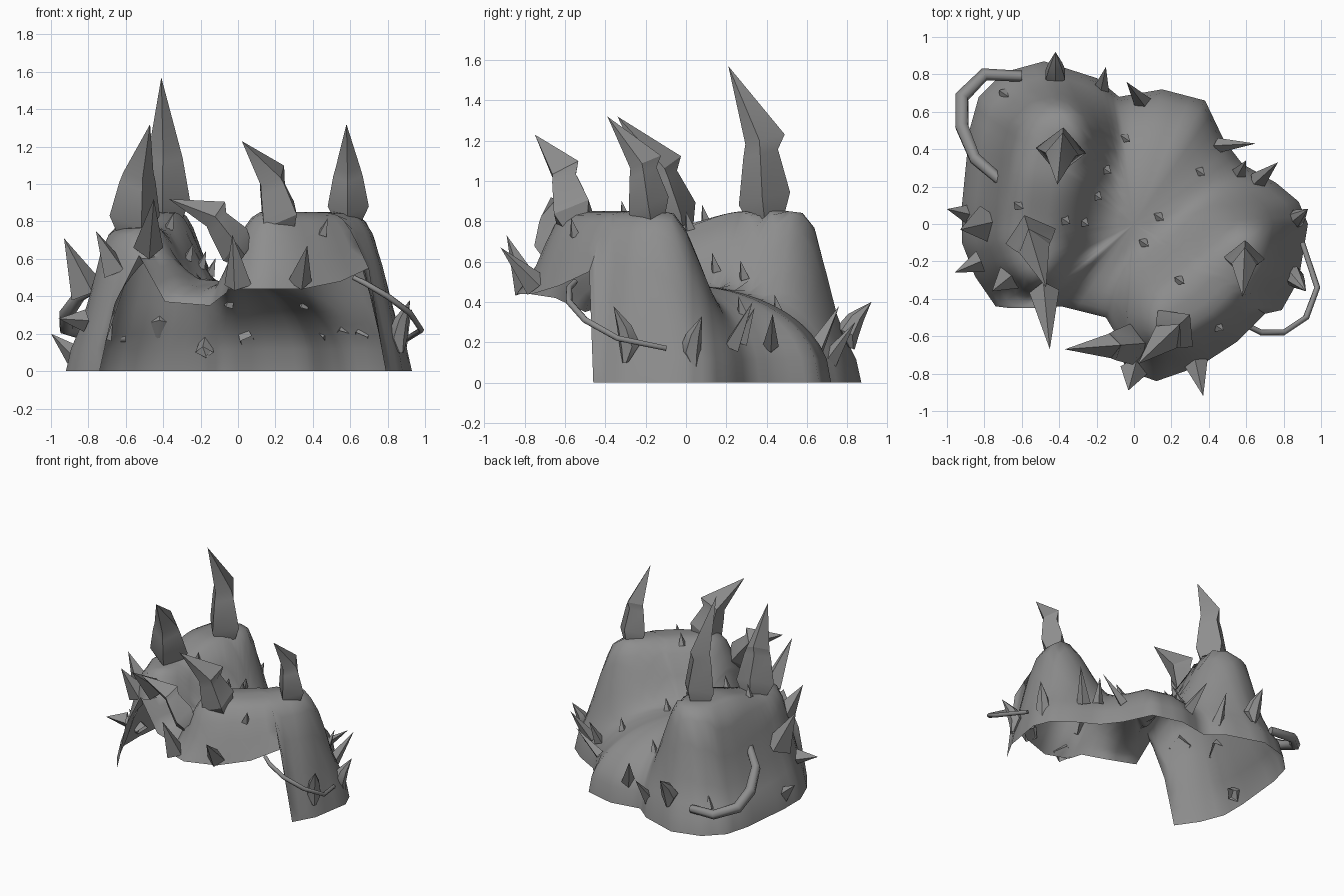
import bpy, bmesh, math
from mathutils import Vector
from mathutils.bvhtree import BVHTree

cube = bpy.data.objects.get("Cube")
if cube:
    bpy.data.objects.remove(cube)

hide = bpy.data.materials.new("stone_grey")
hide.use_nodes = True
GREY = (0.27, 0.27, 0.27, 1)
hide.diffuse_color = GREY
hide.node_tree.nodes["Principled BSDF"].inputs["Base Color"].default_value = GREY


def add_object(name, bm, smooth_angle):
    mesh = bpy.data.meshes.new(name)
    bm.to_mesh(mesh)
    bm.free()
    mesh.materials.append(hide)
    obj = bpy.data.objects.new(name, mesh)
    bpy.context.collection.objects.link(obj)
    bpy.ops.object.select_all(action='DESELECT')
    bpy.context.view_layer.objects.active = obj
    obj.select_set(True)
    bpy.ops.object.shade_smooth_by_angle(angle=math.radians(smooth_angle))


# Rim of the shell: grounded sides and back, raised arches at the front
SIDES = [(.93, 0), (.88, .12), (.76, .22), (.58, .32), (.48, .45), (.38, .66),
         (.15, .72), (-.08, .68), (-.2, .78), (-.48, .87), (-.7, .81),
         (-.83, .68), (-.88, .5), (-.9, .3), (-.92, .1), (-.92, -.1),
         (-.85, -.28), (-.74, -.44)]
ARCH = [(-.66, -.45, .36), (-.53, -.45, .62), (-.39, -.44, .37), (-.15, -.5, .35),
        (-.06, -.65, .42), (-.05, -.78, .44), (.12, -.84, .44), (.35, -.76, .44),
        (.55, -.63, .48), (.7, -.48, .55)]
LEG = [(.79, -.46), (.88, -.3)]
RIM = ([Vector((x, y, 0)) for x, y in SIDES] + [Vector(p) for p in ARCH]
       + [Vector((x, y, 0)) for x, y in LEG])


def ease(v):
    v = max(0, min(1, v))
    return v * v * (3 - 2 * v)


def ridge(p, a, b, inner, outer):
    """Plateau of 1 around the segment a-b, falling to 0."""
    a, b = Vector(a), Vector(b)
    t = max(0, min(1, (p - a).dot(b - a) / (b - a).length_squared))
    return ease((outer - (p - a.lerp(b, t)).length) / (outer - inner))


SADDLE = .48
# Fraction of the way to the rim, and share of a hump's height left there
WALL = [(.1, 1), (.2, 1), (.3, 1), (.4, 1), (.5, 1), (.6, 1), (.68, .99),
        (.75, .95), (.8, .87), (.86, .68), (.92, .43), (.97, .17), (1, 0)]


def surface(rim, t, wall):
    """Two steep humps blended into a low domed saddle."""
    p = Vector((rim.x * t, rim.y * t))
    left = ridge(p, (-.57, -.15), (-.43, .47), .13, .37)
    right = ridge(p, (.27, -.51), (.6, -.23), .15, .46)
    left_top = .77 + .08 * ease((p.y + .1) / .4)
    hump, top = max((left, left_top), (right, .85))
    height = SADDLE + (top - SADDLE) * hump
    dome = math.sqrt(1 - t * t)
    share = dome + (wall - dome) * hump
    return (p.x, p.y, rim.z + (height - rim.z) * share)


# Two-humped open shell, lofted from the middle out to the rim
columns = []
for a, b in zip(RIM, RIM[1:] + RIM[:1]):
    upright = abs(a.z - b.z) > .3
    columns += [a] if upright else [a, a.lerp(b, 1 / 3), a.lerp(b, 2 / 3)]
bm = bmesh.new()
rows = [[bm.verts.new(surface(c, t, w)) for c in columns] for t, w in WALL]
centre = bm.verts.new((0, 0, SADDLE))
n = len(columns)
for j in range(n):
    k = (j + 1) % n
    bm.faces.new((centre, rows[0][j], rows[0][k]))
    for r, s in zip(rows, rows[1:]):
        bm.faces.new((r[j], s[j], s[k], r[k]))
shell = BVHTree.FromBMesh(bm)
add_object("body_shell", bm, 60)


# Horns and spikes: fraction along, sag, radius and radius of the back edge
HORN = [(0, 0, .65, .65), (.14, .02, 1, .95), (.42, .06, .72, .6),
        (.5, .07, .6, .9), (1, 0, 0, 0)]
SPIKE = [(0, 0, 1, 1), (1, 0, 0, 0)]
SPINDLE = [(0, 0, .3, .3), (.25, .05, 1, 1), (.6, .04, .7, .7), (1, 0, 0, 0)]


def spike(name, base, tip, radius, profile=SPIKE, sides=4, smooth=30):
    base, tip = Vector(base), Vector(tip)
    axis = tip - base
    # The back faces away from the lean of the horn
    back = Vector((-axis.x, -axis.y, 0)).normalized()
    u = back.cross(axis).normalized()
    v = axis.normalized().cross(u)
    bm = bmesh.new()
    rings = []
    for f, sag, r, r_back in profile:
        mid = base + axis * f + v * sag
        if r == 0:
            rings.append([bm.verts.new(mid)])
            continue
        ring = []
        for s in range(sides):
            a = math.tau * s / sides + math.pi / 2
            size = radius * (r_back if s == 0 else r)
            ring.append(bm.verts.new(mid + size * (u * math.cos(a) + v * math.sin(a))))
        rings.append(ring)
    for r, s in zip(rings, rings[1:]):
        for j in range(sides):
            k = (j + 1) % sides
            if len(s) == 1:
                bm.faces.new((r[j], r[k], s[0]))
            else:
                bm.faces.new((r[j], r[k], s[k], s[j]))
    add_object(name, bm, smooth)


spike("tall_horn", (-.39, .4, .8), (-.41, .21, 1.57), .135, HORN)
spike("right_horn", (-.56, -.04, .74), (-.47, -.34, 1.32), .14, HORN)
spike("left_horn", (.59, -.17, .8), (.58, -.39, 1.32), .11, HORN)
spike("front_horn", (.24, -.54, .76), (.02, -.75, 1.23), .135, HORN)
spike("side_horn", (.03, -.64, .62), (-.37, -.67, .92), .11, HORN)

SPIKES = [
    # front
    ((-.48, -.36, .66), (-.45, -.67, .92), .08),
    ((.33, -.74, .48), (.37, -.92, .67), .065),
    ((0, -.78, .46), (-.03, -.89, .73), .075),
    # right flank
    ((-.8, 0, .42), (-.93, -.03, .71), .1),
    ((-.66, -.28, .54), (-.76, -.36, .75), .08),
    ((-.87, .05, .08), (-1, .08, .2), .06),
    ((-.82, -.2, .27), (-.96, -.26, .28), .06),
    # back
    ((-.18, .7, .1), (-.15, .84, .3), .05),
    ((.05, .64, .16), (-.04, .76, .38), .05),
    ((.45, .42, .18), (.65, .43, .34), .04),
    ((.66, .23, .18), (.77, .33, .4), .05),
    ((.56, .27, .2), (.6, .34, .37), .04)]
for i, (base, tip, r) in enumerate(SPIKES):
    spike(f"spike_{i + 1}", base, tip, r)

# Bulging spindles low on the flank and the back
spike("flank_spindle_front", (.87, -.3, .1), (.92, -.36, .38), .055, SPINDLE, 6, 40)
spike("flank_spindle_back", (.88, .04, .08), (.93, .08, .33), .055, SPINDLE, 6, 40)
spike("back_spindle", (-.42, .82, .17), (-.42, .92, .4), .06, SPINDLE, 6, 40)

# Small thorns standing on the surface of the shell
THORNS = [(.35, .28), (.13, .04), (.05, -.1), (.24, -.3), (.45, -.55), (-.05, .46),
          (-.15, .29), (-.2, .15), (-.27, .01), (-.37, .02), (-.62, .1), (-.7, .7)]
for i, (x, y) in enumerate(THORNS):
    foot = shell.ray_cast(Vector((x, y, 3)), Vector((0, 0, -1)))[0]
    spike(f"thorn_{i + 1}", foot - Vector((0, 0, .01)), foot + Vector((.03, -.02, .08)), .03)


# Bent hoops on the two flanks
def hoop(name, points, radius, taper):
    curve = bpy.data.curves.new(name, 'CURVE')
    curve.dimensions = '3D'
    curve.bevel_depth = radius
    curve.bevel_resolution = 1
    curve.use_fill_caps = True
    line = curve.splines.new('POLY')
    line.points.add(len(points) - 1)
    for i, (point, co) in enumerate(zip(line.points, points)):
        point.co = (*co, 1)
        point.radius = 1 - taper * abs(2 * i / (len(points) - 1) - 1)
    curve.materials.append(hide)
    bpy.context.collection.objects.link(bpy.data.objects.new(name, curve))


hoop("right_hoop", [(-.6, .79, .18), (-.8, .8, .19), (-.92, .68, .23),
                    (-.92, .52, .3), (-.85, .35, .4), (-.71, .23, .48)], .042, .3)
hoop("left_hoop", [(.62, -.55, .5), (.68, -.58, .47), (.8, -.58, .4),
                   (.92, -.5, .31), (.98, -.34, .22), (.9, -.1, .17)], .018, .2)
